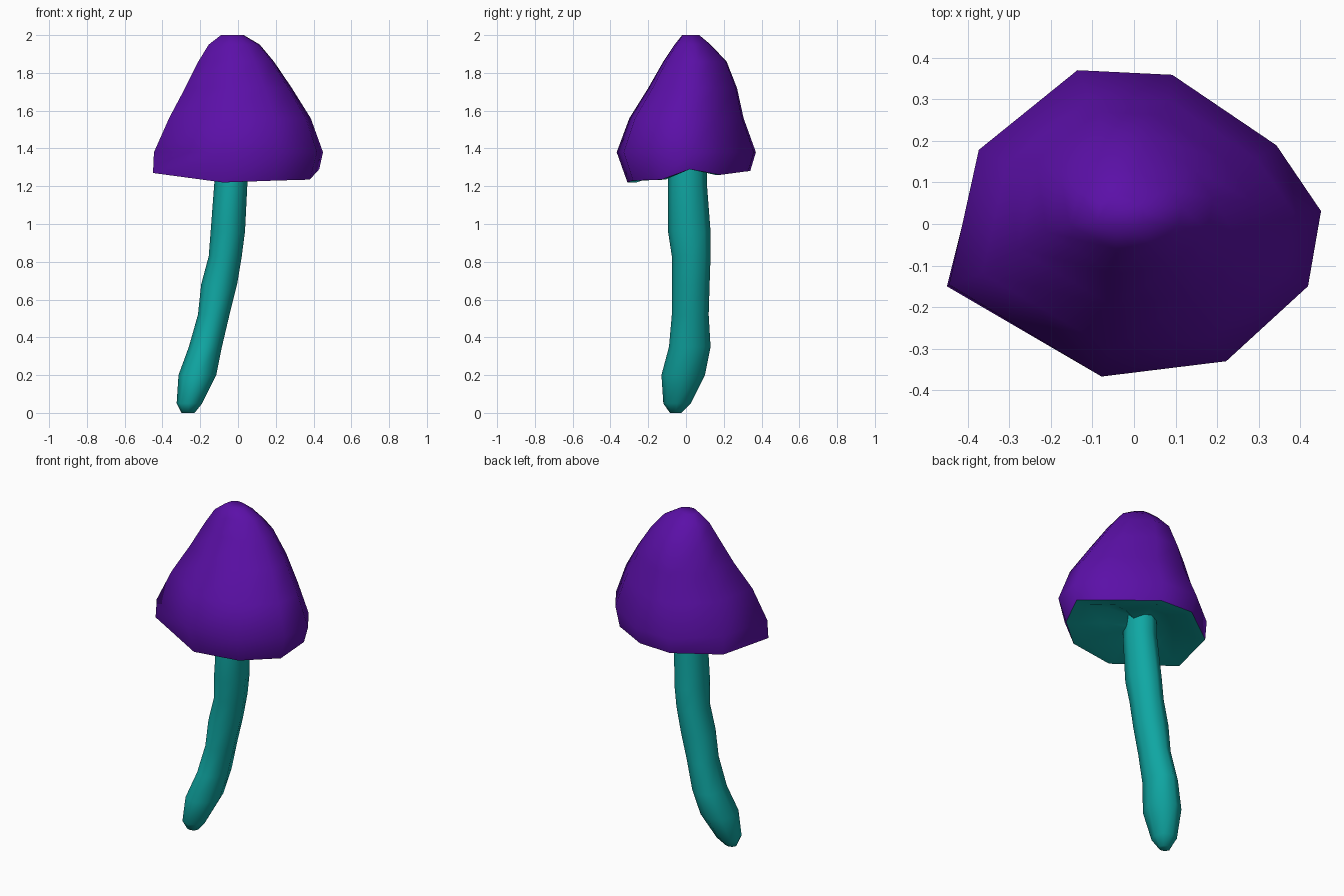
import bpy, bmesh, math

cube = bpy.data.objects.get("Cube")
if cube:
    bpy.data.objects.remove(cube)


def material(name, color):
    mat = bpy.data.materials.new(name)
    mat.use_nodes = True
    mat.diffuse_color = color
    mat.node_tree.nodes["Principled BSDF"].inputs["Base Color"].default_value = color
    return mat


def fit(outline, level):
    """Stretch a unit outline into the box of one level (z, x0, x1, y0, y1)."""
    z, x0, x1, y0, y1 = level
    return [((x0 + x1) / 2 + u * (x1 - x0) / 2,
             (y0 + y1) / 2 + v * (y1 - y0) / 2, z) for u, v in outline]


def loft(name, rings, mat, angle, cap_start=False, cap_end=False):
    """Skin a stack of rings into one smooth-shaded part."""
    bm = bmesh.new()
    loops = [[bm.verts.new(p) for p in ring] for ring in rings]
    for low, high in zip(loops, loops[1:]):
        for i in range(len(low)):
            j = (i + 1) % len(low)
            bm.faces.new((low[i], low[j], high[j], high[i]))
    if cap_start:
        bm.faces.new(loops[0][::-1])
    if cap_end:
        bm.faces.new(loops[-1])
    mesh = bpy.data.meshes.new(name)
    bm.to_mesh(mesh)
    bm.free()
    mesh.materials.append(mat)
    obj = bpy.data.objects.new(name, mesh)
    bpy.context.collection.objects.link(obj)
    bpy.ops.object.select_all(action='DESELECT')
    obj.select_set(True)
    bpy.context.view_layer.objects.active = obj
    bpy.ops.object.shade_smooth_by_angle(angle=math.radians(angle))
    return obj


purple = material("purple", (0.105, 0.005, 0.39, 1))
teal = material("teal", (0.005, 0.39, 0.37, 1))

# Cap: irregular outline squeezed level by level up to the rounded tip
outline = [(1, .08), (.76, .51), (.2, .97), (-.31, 1), (-.84, .48),
           (-1, -.4), (-.18, -1), (.49, -.9), (.93, -.41)]
rim = [(.43, .02, 1.29), (.32, .18, 1.26), (.08, .33, 1.28), (-.13, .34, 1.28),
       (-.37, .17, 1.27), (-.45, -.15, 1.27), (-.08, -.31, 1.22),
       (.2, -.28, 1.23), (.38, -.13, 1.235)]
cap_levels = [(1.38, -.445, .45, -.367, .37), (1.56, -.365, .385, -.3, .305),
              (1.72, -.28, .285, -.2, .27), (1.86, -.21, .19, -.12, .215),
              (1.95, -.155, .115, -.06, .13), (2.0, -.09, .03, -.02, .07)]
loft("cap", [rim] + [fit(outline, lv) for lv in cap_levels], purple, 70, cap_end=True)

# Underside: shallow hollow from the rim in to the stem
center = (-.03, .01)


def inward(amount, rise):
    return [(x + (center[0] - x) * amount, y + (center[1] - y) * amount, z + rise)
            for x, y, z in rim]


loft("cap_underside", [inward(.85, .05), inward(.5, .04), inward(.15, .0), rim],
     teal, 70, cap_start=True)

# Stem: eight-sided tube leaning and curving up into the cap
octagon = [(math.cos(i * math.tau / 8), math.sin(i * math.tau / 8)) for i in range(8)]
stem_levels = [(0, -.3, -.23, -.085, -.025), (.05, -.325, -.19, -.12, .025),
               (.2, -.315, -.115, -.13, .1), (.35, -.26, -.085, -.09, .13),
               (.52, -.212, -.045, -.075, .12), (.68, -.195, -.005, -.075, .125),
               (.83, -.155, .02, -.075, .13), (.96, -.145, .037, -.095, .13),
               (1.22, -.125, .05, -.095, .11), (1.34, -.12, .05, -.09, .11)]
loft("stem", [fit(octagon, lv) for lv in stem_levels], teal, 70,
     cap_start=True, cap_end=True)
